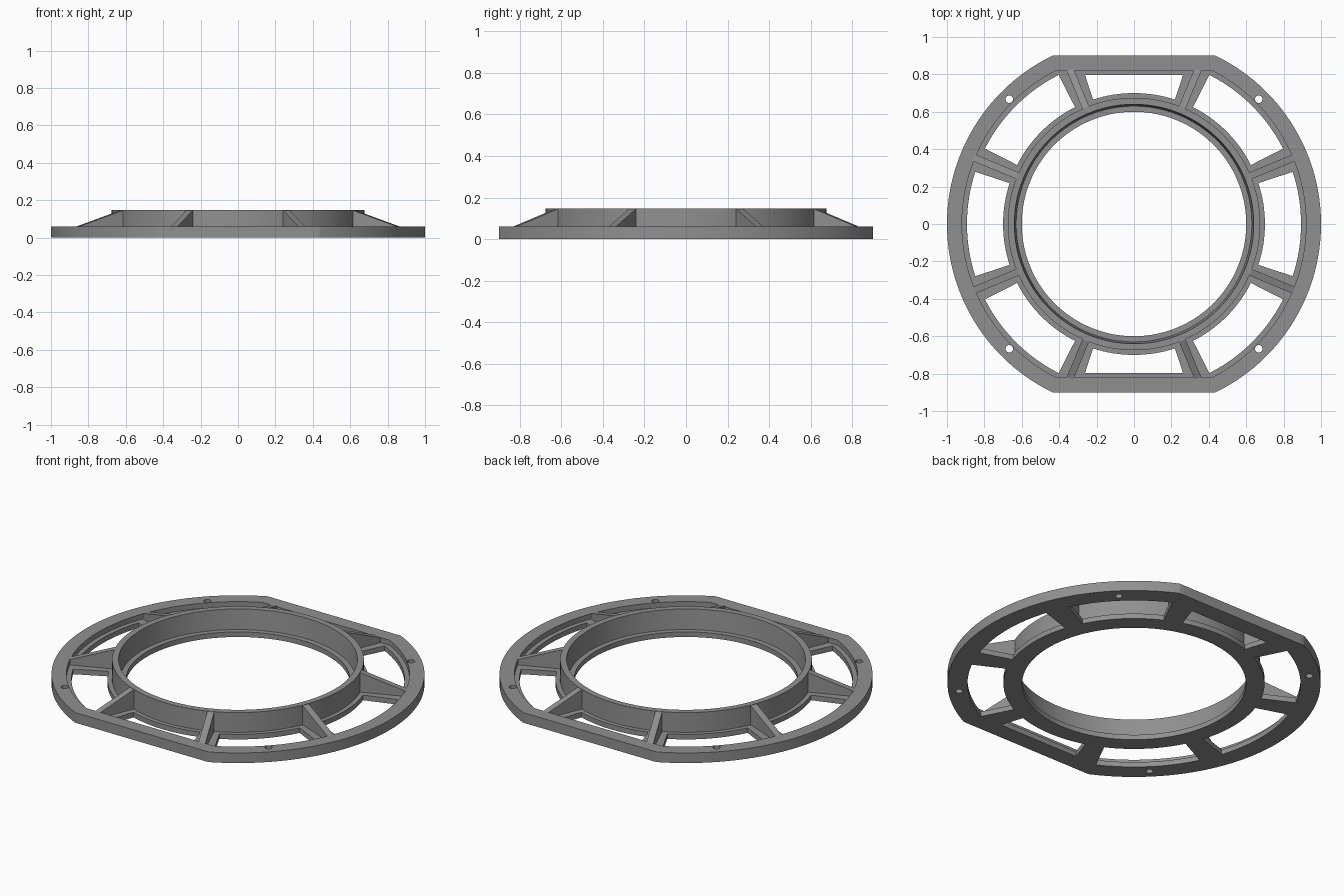
import bpy, bmesh, math
from mathutils import Matrix

cube = bpy.data.objects.get("Cube")
if cube:
    bpy.data.objects.remove(cube, do_unlink=True)

grey = bpy.data.materials.new("mid grey")
grey.use_nodes = True
grey.diffuse_color = (0.28, 0.28, 0.28, 1)
grey.node_tree.nodes["Principled BSDF"].inputs["Base Color"].default_value = (0.28, 0.28, 0.28, 1)

RIM_TOP, FLANGE_TOP, WALL_TOP = 0.06, 0.03, 0.147
RECESS, RECESS_FLAT = 0.92, 0.82


def finish(name, bm, smooth=True):
    bmesh.ops.recalc_face_normals(bm, faces=bm.faces)
    mesh = bpy.data.meshes.new(name)
    bm.to_mesh(mesh)
    bm.free()
    mesh.materials.append(grey)
    obj = bpy.data.objects.new(name, mesh)
    bpy.context.collection.objects.link(obj)
    if smooth:
        bpy.ops.object.select_all(action='DESELECT')
        obj.select_set(True)
        bpy.context.view_layer.objects.active = obj
        bpy.ops.object.shade_smooth_by_angle(angle=math.radians(30))
    return obj


def clipped(radius, flat, angle):
    """Radius of a circle cut off by flats at y = +-flat."""
    return min(radius, flat / max(abs(math.sin(angle)), 1e-6))


def sweep(name, profile, angles):
    """Turn a closed (radius, flat, z) profile around the z axis."""
    bm = bmesh.new()
    loops = []
    for a in angles:
        loops.append([bm.verts.new((clipped(r, f, a) * math.cos(a),
                                    clipped(r, f, a) * math.sin(a), z))
                      for r, f, z in profile])
    n = len(profile)
    for i, loop in enumerate(loops):
        nxt = loops[(i + 1) % len(loops)]
        for j in range(n):
            k = (j + 1) % n
            bm.faces.new((loop[j], nxt[j], nxt[k], loop[k]))
    return finish(name, bm)


def prism(bm, lower, upper):
    """Solid between two matching outlines."""
    a = [bm.verts.new(p) for p in lower]
    b = [bm.verts.new(p) for p in upper]
    bm.faces.new(a)
    bm.faces.new(b[::-1])
    for i in range(len(a)):
        j = (i + 1) % len(a)
        bm.faces.new((a[i], a[j], b[j], b[i]))


# Outer rim with two flats and a stepped inner ledge
corners = [math.degrees(math.asin(v)) for v in (0.9, RECESS_FLAT / RECESS)]
degrees = set(range(0, 360, 2))
for c in corners:
    degrees |= {c, 180 - c, 180 + c, 360 - c}
rim = sweep("outer_rim", [
    (1, 0.9, 0), (1, 0.9, RIM_TOP),
    (RECESS, RECESS_FLAT, RIM_TOP), (RECESS, RECESS_FLAT, FLANGE_TOP),
    (0.893, 0.797, FLANGE_TOP), (0.893, 0.797, 0)],
    [math.radians(d) for d in sorted(degrees)])

# Four screw holes through the rim
bm = bmesh.new()
for k in range(4):
    turn = Matrix.Rotation(math.radians(45 + 90 * k), 4, 'Z')
    bmesh.ops.create_cone(bm, cap_ends=True, segments=24, radius1=0.02,
                          radius2=0.02, depth=0.4,
                          matrix=turn @ Matrix.Translation((0.943, 0, 0)))
cutter = finish("screw_hole_cutter", bm, False)
cutter.hide_render = True
cut = rim.modifiers.new("screw_holes", 'BOOLEAN')
cut.operation = 'DIFFERENCE'
cut.solver = 'EXACT'
cut.object = cutter
bpy.ops.object.select_all(action='DESELECT')
rim.select_set(True)
bpy.context.view_layer.objects.active = rim
# Cut before the smoothing pass
while rim.modifiers[0] != cut:
    bpy.ops.object.modifier_move_up(modifier=cut.name)
bpy.ops.object.modifier_apply(modifier=cut.name)
bpy.data.objects.remove(cutter, do_unlink=True)

# Inner ring: low flange with a raised, slightly tapered wall
section = [(0.6, 0), (0.7, 0), (0.7, FLANGE_TOP), (0.675, FLANGE_TOP),
           (0.675, WALL_TOP), (0.64, WALL_TOP), (0.63, FLANGE_TOP), (0.6, FLANGE_TOP)]
sweep("inner_ring", [(r, 9, z) for r, z in section],
      [math.radians(d) for d in range(0, 360, 2)])

# Eight spokes: a flat wedge carrying a sloping upright rib
flanges, ribs = bmesh.new(), bmesh.new()
half = math.radians(4.3)
for k in range(8):
    a = math.radians(22.5 + 45 * k)
    wedge = [(r * math.cos(a + s * half), r * math.sin(a + s * half))
             for r, s in ((0.69, -1), (0.9, -1), (0.9, 1), (0.69, 1))]
    prism(flanges, [(x, y, 0) for x, y in wedge],
          [(x, y, FLANGE_TOP) for x, y in wedge])

    end = clipped(RECESS, RECESS_FLAT, a) + 0.008
    side = [(0.66, 0.01), (end, 0.01), (end, RIM_TOP - 0.001),
            (0.675, WALL_TOP - 0.002), (0.66, WALL_TOP - 0.002)]
    turn = Matrix.Rotation(a, 3, 'Z')
    faces = [[turn @ Matrix.Translation((r, t, z)).translation for r, z in side]
             for t in (-0.019, 0.019)]
    prism(ribs, *faces)
finish("spoke_flanges", flanges, False)
finish("spoke_ribs", ribs, False)
